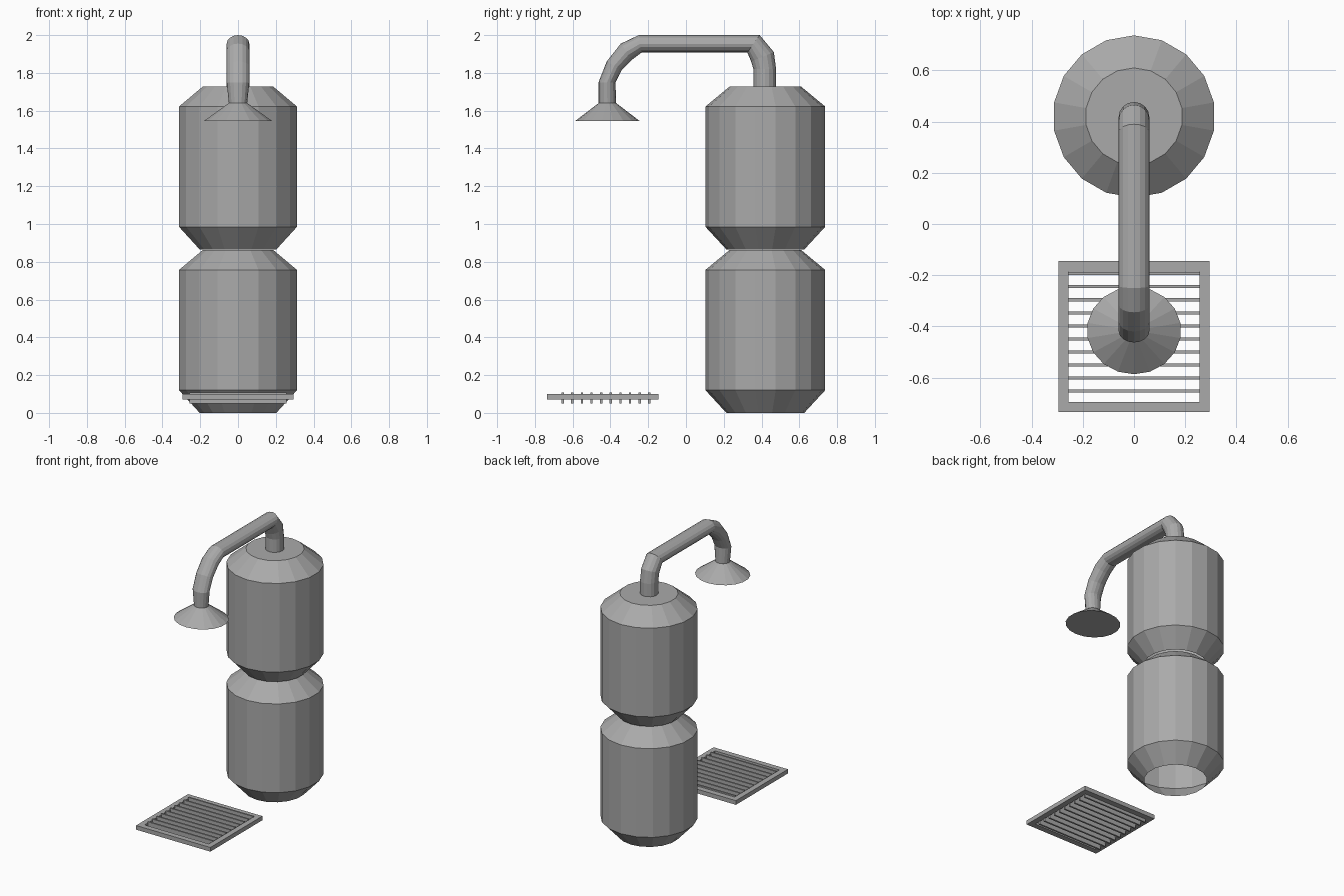
import bpy, bmesh, math
from mathutils import Vector

if "Cube" in bpy.data.objects:
    bpy.data.objects.remove(bpy.data.objects["Cube"])

grey = bpy.data.materials.new("plain_grey")
grey.use_nodes = True
colour = (0.4, 0.4, 0.4, 1)
grey.diffuse_color = colour
next(n for n in grey.node_tree.nodes if n.type == "BSDF_PRINCIPLED").inputs["Base Color"].default_value = colour


def finish(name, bm):
    mesh = bpy.data.meshes.new(name)
    bm.to_mesh(mesh)
    bm.free()
    obj = bpy.data.objects.new(name, mesh)
    bpy.context.collection.objects.link(obj)
    mesh.materials.append(grey)
    return obj


def skin(name, rings, cap_start, cap_end):
    """Join rings of points with quads and close the chosen ends."""
    bm = bmesh.new()
    loops = [[bm.verts.new(p) for p in ring] for ring in rings]
    n = len(loops[0])
    for a, b in zip(loops, loops[1:]):
        for i in range(n):
            j = (i + 1) % n
            bm.faces.new((a[i], a[j], b[j], b[i]))
    if cap_start:
        bm.faces.new(loops[0][::-1])
    if cap_end:
        bm.faces.new(loops[-1])
    bmesh.ops.recalc_face_normals(bm, faces=bm.faces)
    return finish(name, bm)


def ring(centre, across, along, sides):
    steps = [math.tau * i / sides for i in range(sides)]
    return [centre + across * math.sin(t) + along * math.cos(t) for t in steps]


def lathe(name, y, profile, squash, cap_start, cap_end):
    rings = [ring(Vector((0, y, z)), Vector((-r, 0, 0)), Vector((0, r * squash, 0)), 18)
             for r, z in profile]
    return skin(name, rings, cap_start, cap_end)


def box(bm, lo, hi):
    verts = bmesh.ops.create_cube(bm, size=1)["verts"]
    lo, hi = Vector(lo), Vector(hi)
    for v in verts:
        v.co = (lo + hi) / 2 + v.co * (hi - lo)


# Two stacked tanks, open underneath
for name, base in (("lower_tank", 0), ("upper_tank", 0.865)):
    lathe(name, 0.42, [(0.206, base), (0.317, base + 0.12), (0.317, base + 0.757),
                       (0.19, base + 0.862)], 1, False, True)

# Bent pipe: outer and inner (y, z) of each section, half width in x
sections = [((0.477, 1.72), (0.357, 1.72), 0.06),
            ((0.477, 1.82), (0.357, 1.82), 0.06),
            ((0.465, 1.91), (0.345, 1.86), 0.06),
            ((0.39, 2.0), (0.325, 1.908), 0.06),
            ((-0.25, 2.0), (-0.235, 1.908), 0.06),
            ((-0.345, 1.955), (-0.285, 1.87), 0.06),
            ((-0.42, 1.86), (-0.34, 1.815), 0.06),
            ((-0.463, 1.75), (-0.373, 1.75), 0.06),
            ((-0.463, 1.635), (-0.37, 1.635), 0.048)]
rings = []
for outer, inner, half in sections:
    o, i = Vector((0, *outer)), Vector((0, *inner))
    rings.append(ring((o + i) / 2, Vector((half, 0, 0)), (o - i) / 2, 16))
skin("shower_pipe", rings, True, True)

# Flared shower head
lathe("shower_head", -0.416, [(0.184, 1.545), (0.05, 1.64)], 0.93, True, True)

# Drain frame
bm = bmesh.new()
for y in (-0.735, -0.185):
    box(bm, (-0.295, y, 0.07), (0.295, y + 0.04, 0.1))
for x in (-0.295, 0.255):
    box(bm, (x, -0.695, 0.07), (x + 0.04, -0.185, 0.1))
bmesh.ops.remove_doubles(bm, verts=bm.verts, dist=0.0001)
finish("drain_frame", bm)

# Drain slats
bm = bmesh.new()
for k in range(10):
    y = -0.653 + k * 0.051
    box(bm, (-0.257, y - 0.006, 0.05), (0.257, y + 0.006, 0.108))
finish("drain_slats", bm)
